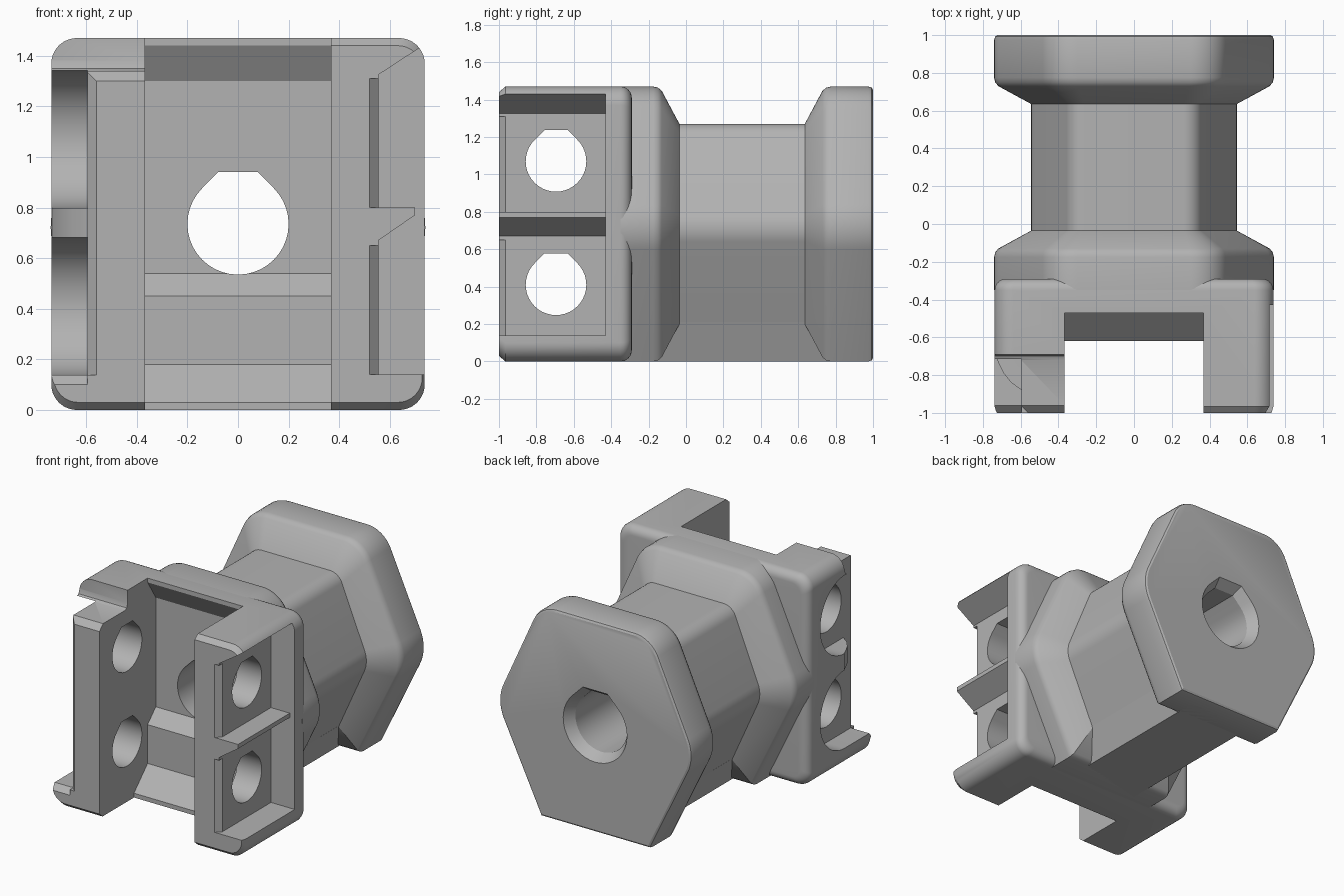
import bpy, bmesh
from math import sin, cos, radians
from mathutils import Vector

cube = bpy.data.objects.get("Cube")
if cube:
    bpy.data.objects.remove(cube, do_unlink=True)

grey = bpy.data.materials.new("plain grey")
grey.use_nodes = True
grey.diffuse_color = (0.45, 0.45, 0.45, 1)
grey.node_tree.nodes["Principled BSDF"].inputs["Base Color"].default_value = (0.45, 0.45, 0.45, 1)

# Where a 2D outline point goes for each extrusion axis
PLACE = {
    "x": lambda p, d: (d, p[0], p[1]),
    "y": lambda p, d: (p[0], d, p[1]),
    "z": lambda p, d: (p[0], p[1], d),
}


def loft(name, axis, stations):
    """Solid through (outline, distance) stations with equal point counts."""
    bm = bmesh.new()
    rings = [[bm.verts.new(PLACE[axis](p, d)) for p in pts] for pts, d in stations]
    for a, b in zip(rings, rings[1:]):
        for i in range(len(a)):
            j = (i + 1) % len(a)
            bm.faces.new((a[i], a[j], b[j], b[i]))
    bm.faces.new(rings[0])
    bm.faces.new(rings[-1])
    bmesh.ops.recalc_face_normals(bm, faces=bm.faces)
    mesh = bpy.data.meshes.new(name)
    bm.to_mesh(mesh)
    bm.free()
    mesh.materials.append(grey)
    ob = bpy.data.objects.new(name, mesh)
    bpy.context.collection.objects.link(ob)
    return ob


def prism(name, axis, pts, lo, hi):
    return loft(name, axis, [(pts, lo), (pts, hi)])


def rect(a0, a1, b0, b1):
    return [(a0, b0), (a1, b0), (a1, b1), (a0, b1)]


def rounded(corners, n=8):
    """Outline with a fillet at each (x, z, radius) corner."""
    out = []
    for i, (x, z, r) in enumerate(corners):
        p = Vector((x, z))
        a = (Vector(corners[i - 1][:2]) - p).normalized()
        b = (Vector(corners[(i + 1) % len(corners)][:2]) - p).normalized()
        if r == 0:
            out.append(tuple(p))
            continue
        half = a.angle(b) / 2
        centre = p + (a + b).normalized() * (r / sin(half))
        start = p + a * (r * cos(half) / sin(half)) - centre
        end = p + b * (r * cos(half) / sin(half)) - centre
        for k in range(n + 1):
            v = start.lerp(end, k / n).normalized() * r
            out.append(tuple(centre + v))
    return out


def mirrored(half):
    return half + [(-x, z, r) for x, z, r in reversed(half)]


def teardrop(u, v, r):
    """Round hole with a flattened 45 degree roof."""
    pts = [(u + r * cos(radians(t)), v + r * sin(radians(t))) for t in range(-225, 46, 9)]
    top = 1.03 * r
    w = r * 2 ** 0.5 - top
    return pts + [(u + w, v + top), (u - w, v + top)]


def scaled(pts, s):
    return [(x * s, 0.735 + (z - 0.735) * s) for x, z in pts]


def cut(ob, cutters):
    bpy.context.view_layer.objects.active = ob
    for c in cutters:
        c.hide_render = True
        mod = ob.modifiers.new("cut", "BOOLEAN")
        mod.operation, mod.solver, mod.object = "DIFFERENCE", "EXACT", c
        bpy.ops.object.modifier_apply(modifier=mod.name)
        bpy.data.objects.remove(c, do_unlink=True)


def smooth(ob):
    bpy.ops.object.select_all(action="DESELECT")
    ob.select_set(True)
    bpy.context.view_layer.objects.active = ob
    bpy.ops.object.shade_smooth_by_angle(angle=radians(28))


def axle_hole():
    return prism("axle_hole", "y", teardrop(0, 0.735, 0.2), -1.2, 1.2)


# Spool: rounded hexagon flanges tapering into a smaller hub
flange = rounded(mirrored([(0.42, 0, 0), (0.77, 0.72, 0.28), (0.43, 1.47, 0.2)]))
hub = rounded(mirrored([(0.33, 0.2, 0), (0.56, 0.71, 0.18), (0.33, 1.27, 0.1)]))
spool = loft("spool", "y", [
    (flange, -0.35), (flange, -0.175), (scaled(flange, 0.992), -0.15),
    (scaled(flange, 0.97), -0.13), (hub, -0.035),
    (hub, 0.635), (scaled(flange, 0.97), 0.73), (scaled(flange, 0.992), 0.75),
    (flange, 0.775), (flange, 0.975), (scaled(flange, 0.992), 0.993),
    (scaled(flange, 0.975), 1.0)])
countersink = loft("countersink", "y", [
    (teardrop(0, 0.735, 0.252), 1.01), (teardrop(0, 0.735, 0.2), 0.93)])
cut(spool, [axle_hole(), countersink])
smooth(spool)

# Foot that carries the hub flanks down to the ground
foot = prism("hub_foot", "y", [(-0.25, 0), (0.25, 0), (0.335, 0.21), (-0.335, 0.21)], -0.3, 0.9)


# Bracket: rounded block with a soft rear edge and a front chamfer
def block(inset, zinset):
    w, r = 0.738 - inset, 0.1 - inset / 2
    return rounded([(-w, zinset, r), (w, zinset, r), (w, 1.47 - zinset, r), (-w, 1.47 - zinset, r)])


rear = []
for t in range(0, 91, 15):
    s = 0.06 * (1 - cos(radians(t)))
    rear.append((block(s, s), -0.35 + 0.06 * sin(radians(t))))
bracket = loft("bracket", "y", [(block(0.01, 0.03), -1.0), (block(0, 0), -0.965)] + rear)

# Slot between the arms with its stepped back wall
slot = prism("slot", "x", [
    (-1.1, -0.1), (-0.62, -0.1), (-0.62, 0.03), (-0.47, 0.18), (-0.47, 0.45), (-0.38, 0.54),
    (-0.38, 1.30), (-0.47, 1.44), (-0.47, 1.6), (-1.1, 1.6)], -0.367, 0.367)
cutters = [slot, axle_hole()]

# Left arm: two nut pockets around a sloped rib
cutters += [
    prism("upper_pocket", "y", [(0.555, 0.80), (0.8, 0.80), (0.8, 1.485), (0.555, 1.325)], -1.1, -0.43),
    prism("lower_pocket", "y", [(0.555, 0.14), (0.8, 0.14), (0.8, 0.77), (0.70, 0.77), (0.555, 0.67)],
          -1.1, -0.43),
    prism("rib_tip", "y", rect(0.70, 0.8, 0.7, 0.85), -1.1, -0.43)]
for lo, hi in ((0.14, 0.65), (0.80, 1.31)):
    cutters.append(prism("left_lead_in", "z", [(0.52, -1.0), (0.52, -1.1), (0.6, -1.1), (0.6, -0.965),
                                               (0.555, -0.965)], lo, hi))

# Right arm: round bolt head seats open to the front, and a lowered top
for z in (0.41, 1.07):
    ring = [(-0.695 + 0.272 * cos(radians(t)), z + 0.272 * sin(radians(t))) for t in range(0, 360, 6)]
    cutters.append(prism("seat", "x", ring, -0.9, -0.595))
    cutters.append(prism("seat_mouth", "x", rect(-1.1, -0.695, z - 0.272, z + 0.272), -0.9, -0.595))
cutters += [
    prism("rib_front", "z", [(-0.9, -1.1), (-0.595, -1.1), (-0.595, -0.88), (-0.65, -0.84),
                             (-0.69, -0.79), (-0.72, -0.73), (-0.735, -0.69), (-0.9, -0.69)], 0.6, 0.9),
    prism("arm_top", "x", [(-1.1, 1.30), (-1.0, 1.30), (-0.96, 1.34), (-0.72, 1.34), (-0.70, 1.35),
                           (-0.69, 1.38), (-0.69, 1.6), (-1.1, 1.6)], -0.9, -0.36),
    prism("right_lead_in", "z", [(-0.56, -1.0), (-0.56, -1.1), (-0.65, -1.1), (-0.65, -0.965),
                                 (-0.595, -0.965)], 0.138, 1.5),
    prism("ledge_lead_in", "x", [(-1.1, 0.1), (-1.0, 0.1), (-0.96, 0.14), (-0.96, 0.2), (-1.1, 0.2)],
          -0.9, -0.595)]

# Bolt holes through both arms
for z in (0.41, 1.07):
    cutters.append(prism("bolt_hole", "x", teardrop(-0.695, z, 0.162), -1, 1))
cut(bracket, cutters)
smooth(bracket)
